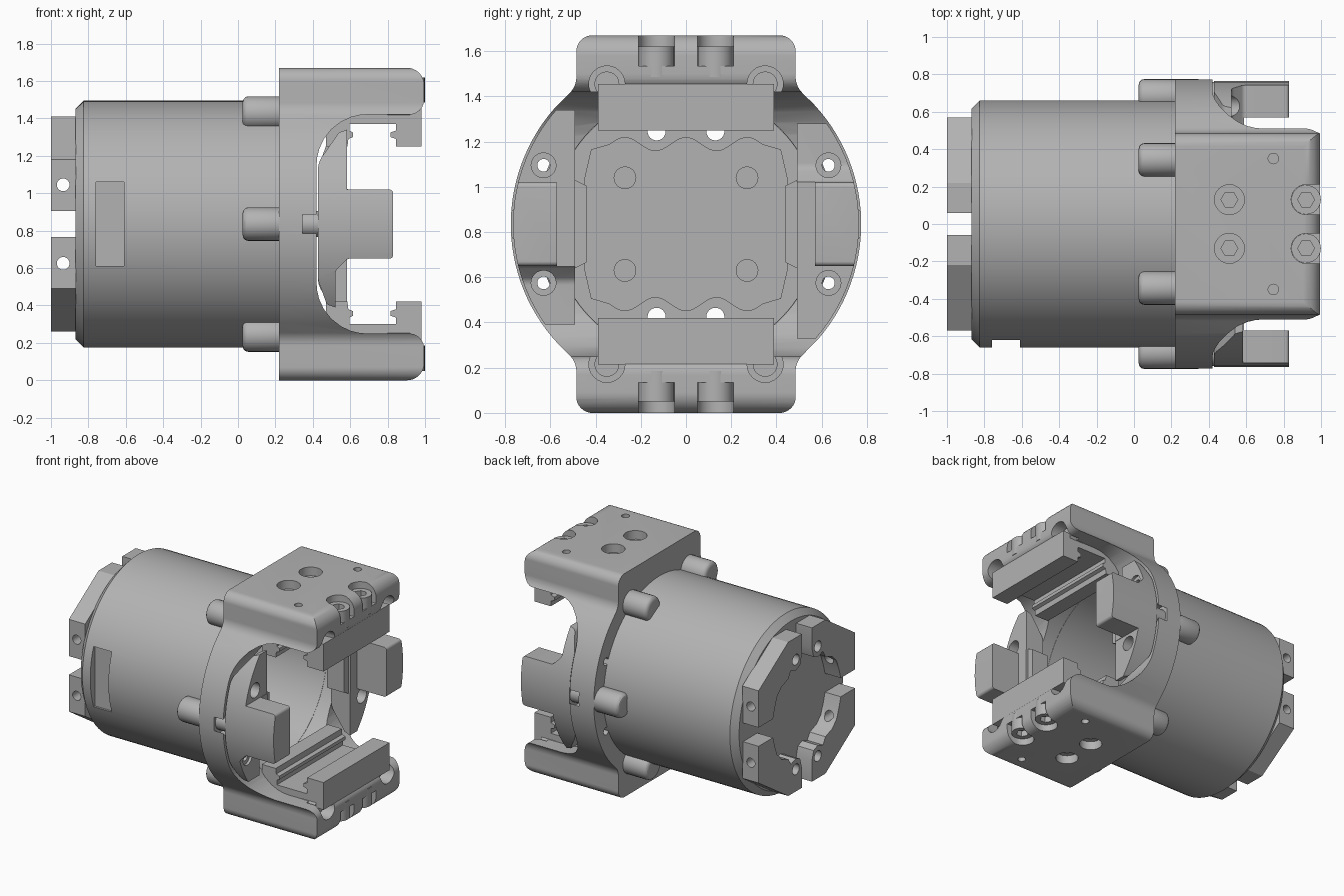
import bpy, bmesh, math
from math import cos, sin, pi, radians
from mathutils import Vector

cube = bpy.data.objects.get("Cube")
if cube:
    bpy.data.objects.remove(cube)

AXIS_Z = 0.835          # height of the main axis; parts are built around z = 0
grey = bpy.data.materials.new("satin_grey")
grey.use_nodes = True
grey.diffuse_color = (0.45, 0.45, 0.45, 1)
grey.node_tree.nodes["Principled BSDF"].inputs["Base Color"].default_value = (0.45, 0.45, 0.45, 1)
parts = []


def prism(name, pts, axis, lo, hi):
    """Extrude a flat outline along an axis."""
    place = {"x": lambda a, b, t: (t, a, b),
             "y": lambda a, b, t: (a, t, b),
             "z": lambda a, b, t: (a, b, t)}[axis]
    bm = bmesh.new()
    ends = [[bm.verts.new(place(a, b, t)) for a, b in pts] for t in (lo, hi)]
    for ring in ends:
        bm.faces.new(ring)
    n = len(pts)
    for i in range(n):
        j = (i + 1) % n
        bm.faces.new((ends[0][i], ends[0][j], ends[1][j], ends[1][i]))
    bmesh.ops.recalc_face_normals(bm, faces=bm.faces)
    mesh = bpy.data.meshes.new(name)
    bm.to_mesh(mesh)
    bm.free()
    ob = bpy.data.objects.new(name, mesh)
    bpy.context.collection.objects.link(ob)
    mesh.materials.append(grey)
    return ob


def circle(a, b, r, n=24):
    return [(a + r * cos(2 * pi * i / n), b + r * sin(2 * pi * i / n)) for i in range(n)]


def rect(a0, a1, b0, b1):
    return [(a0, b0), (a1, b0), (a1, b1), (a0, b1)]


def filleted(corners, steps=8):
    """Round the corners of an outline given as (a, b, radius)."""
    out = []
    for i, (a, b, r) in enumerate(corners):
        p = Vector((a, b))
        if not r:
            out.append((a, b))
            continue
        d1 = (Vector(corners[i - 1][:2]) - p).normalized()
        d2 = (Vector(corners[(i + 1) % len(corners)][:2]) - p).normalized()
        half = d1.angle(d2) / 2
        c = p + (d1 + d2).normalized() * r / sin(half)
        s, e = p + d1 * r / math.tan(half) - c, p + d2 * r / math.tan(half) - c
        out += [tuple(c + s.lerp(e, k / steps).normalized() * r) for k in range(steps + 1)]
    return out


def bake(ob):
    dg = bpy.context.evaluated_depsgraph_get()
    mesh = bpy.data.meshes.new_from_object(ob.evaluated_get(dg))
    ob.modifiers.clear()
    ob.data = mesh


def boolean(ob, tool, op="DIFFERENCE"):
    mod = ob.modifiers.new("cut", "BOOLEAN")
    mod.operation, mod.solver, mod.object = op, "EXACT", tool
    bake(ob)
    bpy.data.objects.remove(tool)


def cut(ob, pts, axis, lo, hi):
    boolean(ob, prism("cutter", pts, axis, lo, hi))


def bevel(ob, width, segments=2):
    mod = ob.modifiers.new("bevel", "BEVEL")
    mod.width, mod.segments, mod.limit_method, mod.angle_limit = width, segments, "ANGLE", radians(40)
    bake(ob)


def keep(ob):
    parts.append(ob)
    return ob


SIGNS = (-1, 1)
QUADS = [(sy, sz) for sy in SIGNS for sz in SIGNS]

# Housing: a deep cup with a chamfered closed end, its mouth set into the bracket
housing = keep(prism("housing", circle(0, 0, 0.66, 96), "x", -0.87, 0.32))
bevel(housing, 0.045, 1)
cut(housing, circle(0, 0, 0.59, 96), "x", -0.78, 0.4)
cut(housing, rect(-0.76, -0.61, -0.225, 0.225), "y", -0.8, -0.605)
for sy, sz in QUADS:
    cut(housing, circle(sy * 0.13, sz * 0.41, 0.04), "x", -1.1, -0.5)

# Inner plate with scalloped edges, and its screws
wave = [(-0.34 + 0.68 * i / 40, 0.355 + 0.03 * cos(2 * pi * (-0.34 + 0.68 * i / 40) / 0.27))
        for i in range(41)]
edge = [(-0.45, 0.2), (-0.42, 0.33)] + wave + [(0.42, 0.33), (0.45, 0.2)]
keep(prism("inner_plate", edge + [(-a, -b) for a, b in edge], "x", -0.79, -0.7))
for sy, sz in QUADS:
    keep(prism("inner_screw", circle(sy * 0.27, sz * 0.205, 0.05), "x", -0.71, -0.67))

# End blocks on the closed end
block = [(0.57, 0.07), (0.57, 0.345), (0.22, 0.575), (0.06, 0.575), (0.06, 0.42), (0.08, 0.35),
         (0.13, 0.33), (0.19, 0.35), (0.22, 0.3), (0.3, 0.27), (0.35, 0.22), (0.38, 0.14), (0.4, 0.07)]
for sy, sz in QUADS:
    ob = keep(prism("end_block", [(sy * a, sz * b) for a, b in block], "x", -1.0, -0.865))
    cut(ob, circle(sy * 0.13, sz * 0.41, 0.04), "x", -1.1, -0.8)
    cut(ob, circle(-0.935, sz * 0.21, 0.034), "y", -0.8, 0.8)

# Six bolt bosses around the housing
for i in range(6):
    a = i * pi / 3
    ob = keep(prism("bolt_boss", circle(0.685 * cos(a), 0.685 * sin(a), 0.09), "x", 0.025, 0.26))
    bevel(ob, 0.03, 3)

# Bracket: ring with two wide arms, made from its end and side outlines
side = [(0.775 * cos(radians(t)), 0.775 * sin(radians(t))) for t in range(43, -44, -3)]
shoulder = [(0.485, 0.835, 0.07), (0.485, 0.61, 0.1)]
right = shoulder + [(a, b, 0) for a, b in side] + [(a, -b, r) for a, b, r in shoulder[::-1]]
bracket = keep(prism("bracket", filleted(right + [(-a, -b, r) for a, b, r in right]), "x", 0.22, 0.995))
upper = [(0.42, 0.585, 0.27), (0.995, 0.585, 0.08), (0.995, 0.835, 0.09), (0.6, 0.8351, 0), (0.1, 0.92, 0)]
lower = [(a, -b, r) for a, b, r in upper[::-1]]
boolean(bracket, prism("cutter", filleted(upper + lower), "y", -0.9, 0.9), "INTERSECT")
cut(bracket, circle(0, 0, 0.592, 96), "x", 0.1, 1.2)
for sy, sz in QUADS:
    # Flange holes, end pockets, screw pockets and pin holes
    cut(bracket, circle(sy * 0.63, sz * 0.26, 0.028), "x", 0.1, 0.6)
    cut(bracket, circle(sy * 0.35, sz * 0.62, 0.08), "x", 0.86, 1.1)
    cut(bracket, circle(sy * 0.35, sz * 0.66, 0.025), "x", 0.1, 0.3)
    cut(bracket, circle(0.51, sy * 0.13, 0.08), "z", *sorted((sz * 0.77, sz * 0.95)))
    cut(bracket, circle(0.51, sy * 0.13, 0.045, 6), "z", *sorted((sz * 0.72, sz * 0.8)))
    slot = [(0.92 + 0.08 * cos(t), sy * 0.13 + 0.08 * sin(t)) for t in [pi / 2 + pi * k / 12 for k in range(13)]]
    slot += [(1.1, sy * 0.13 - 0.08), (1.1, sy * 0.13 + 0.08)]
    cut(bracket, slot, "z", *sorted((sz * 0.7, sz * 0.95)))
    cut(bracket, circle(0.745, sy * 0.35, 0.028), "z", *sorted((sz * 0.75, sz * 0.95)))
    head = keep(prism("arm_screw", circle(0.92, sy * 0.13, 0.079), "z", *sorted((sz * 0.65, sz * 0.785))))
    cut(head, circle(0.92, sy * 0.13, 0.045, 6), "z", *sorted((sz * 0.74, sz * 0.9)))
for sy in SIGNS:
    cut(bracket, circle(sy * 0.7, 0, 0.09), "x", 0.345, 0.6)
    keep(prism("ring_screw", circle(sy * 0.69, 0, 0.07), "x", 0.33, 0.43))

# Slotted jaw rails under each arm
half = [(0.70, 0.535), (0.595, 0.535), (0.595, 0.5), (0.615, 0.49), (0.615, 0.465), (0.59, 0.455),
        (0.585, 0.415), (0.47, 0.415), (0.47, 0.6)]
outer = [(0.98, 0.62), (0.98, 0.415), (0.845, 0.415), (0.845, 0.455), (0.815, 0.465),
         (0.815, 0.49), (0.845, 0.5), (0.845, 0.535)]
for sz in SIGNS:
    name = "upper_jaw" if sz > 0 else "lower_jaw"
    keep(prism(name, [(a, sz * b) for a, b in half + outer], "y", -0.39, 0.39))
    for sy in SIGNS:
        keep(prism("jaw_bolt", circle(sy * 0.35, sz * 0.62, 0.055), "x", 0.8, 0.92))

# Side pads: T-shaped, the second one turned half way round the main axis
pad_outline = filleted([(0.428, -0.3, 0.1), (0.475, -0.43, 0.03), (0.52, -0.445, 0), (0.52, -0.25, 0.05),
                        (0.585, -0.185, 0.03), (0.83, -0.185, 0.02), (0.83, 0.185, 0.02), (0.583, 0.185, 0),
                        (0.583, 0.505, 0), (0.54, 0.49, 0), (0.428, 0.33, 0.12)], 5)
for s in SIGNS:
    ob = keep(prism("left_pad" if s > 0 else "right_pad", [(a, -s * b) for a, b in pad_outline],
                    "y", *sorted((s * 0.49, s * 0.9))))
    boolean(ob, prism("cutter", circle(0, 0, 0.765, 96), "x", 0.3, 1.0), "INTERSECT")
    cut(ob, rect(0.587, 1.0, -0.3, 0.3), "y", *sorted((s * 0.3, s * 0.57)))
    for sz in SIGNS:
        cut(ob, circle(s * 0.63, sz * 0.26, 0.028), "x", 0.3, 0.7)
        cut(ob, circle(s * 0.63, sz * 0.26, 0.055), "x", 0.5, 0.7)
    keep(prism("pad_key", [(s * a, b) for a, b in ((0.5, -0.2), (0.5, 0.2), (0.44, 0.17), (0.44, -0.17))],
               "x", 0.43, 0.57))

# Lift everything onto the ground and shade
bpy.ops.object.select_all(action="DESELECT")
for ob in parts:
    ob.location.z = AXIS_Z
    ob.select_set(True)
bpy.context.view_layer.objects.active = parts[0]
bpy.ops.object.shade_smooth_by_angle(angle=radians(30))
